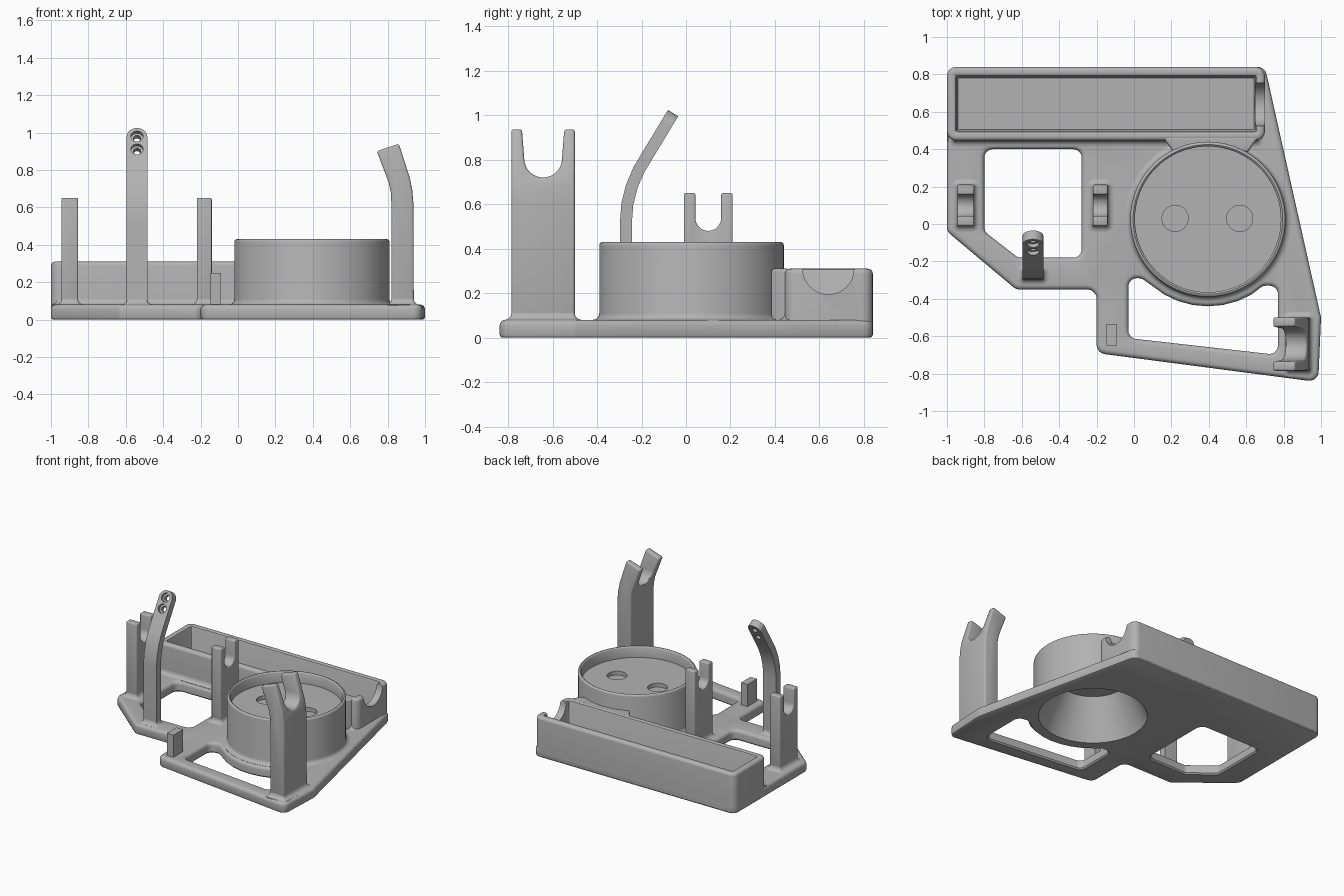
import bpy, bmesh
from math import sin, cos, tan, pi, radians
from mathutils import Vector, Matrix

if "Cube" in bpy.data.objects:
    bpy.data.objects.remove(bpy.data.objects["Cube"], do_unlink=True)

grey = bpy.data.materials.new("plain grey")
grey.use_nodes = True
grey.diffuse_color = (0.45, 0.45, 0.45, 1)
grey.node_tree.nodes["Principled BSDF"].inputs["Base Color"].default_value = (0.45, 0.45, 0.45, 1)
parts = []


def skin(name, loops, keep=True):
    """Join matching loops with quads and cap both ends."""
    bm = bmesh.new()
    rings = [[bm.verts.new(p) for p in loop] for loop in loops]
    n = len(rings[0])
    for a, b in zip(rings, rings[1:]):
        for i in range(n):
            j = (i + 1) % n
            bm.faces.new((a[i], a[j], b[j], b[i]))
    bm.faces.new(rings[0])
    bm.faces.new(rings[-1])
    bmesh.ops.recalc_face_normals(bm, faces=bm.faces)
    mesh = bpy.data.meshes.new(name)
    bm.to_mesh(mesh)
    bm.free()
    mesh.materials.append(grey)
    ob = bpy.data.objects.new(name, mesh)
    bpy.context.collection.objects.link(ob)
    if keep:
        parts.append(ob)
    return ob


def outline(pts, radius, inset):
    """Counter-clockwise polygon, inset, with rounded corners."""
    pts = [Vector(p) for p in pts]
    out = []
    for i, p in enumerate(pts):
        e1 = (p - pts[i - 1]).normalized()
        e2 = (pts[(i + 1) % len(pts)] - p).normalized()
        n1, n2 = Vector((-e1.y, e1.x)), Vector((-e2.y, e2.x))
        q = p + (n1 + n2) * inset / (1 + n1.dot(n2))
        turn = -e1.angle_signed(e2)
        side = 1 if turn > 0 else -1
        r = max(radius - side * inset, 0.005)
        start = q - e1 * r * tan(abs(turn) / 2)
        centre = start + n1 * side * r
        for k in range(6):
            out.append(centre + Matrix.Rotation(turn * k / 5, 2) @ (start - centre))
    return out


def loft(name, pts, radius, levels, keep=True):
    return skin(name, [[(p.x, p.y, z) for p in outline(pts, radius, d)] for z, d in levels], keep)


def rect(x0, x1, y0, y1):
    return [(x0, y0), (x1, y0), (x1, y1), (x0, y1)]


def rounded_top(z, r):
    return [(z - r + r * sin(k * pi / 8), r * (1 - cos(k * pi / 8))) for k in range(5)]


def cove(z, r):
    return [(z + r * (1 - cos(k * pi / 8)), r * (sin(k * pi / 8) - 1)) for k in range(5)]


def disc(radius, z, cx=0, cy=0, n=72):
    return [(cx + radius * cos(2 * pi * k / n), cy + radius * sin(2 * pi * k / n), z) for k in range(n)]


def apply(ob, mod):
    bpy.context.view_layer.objects.active = ob
    bpy.ops.object.modifier_apply(modifier=mod.name)


def cut(ob, cutter):
    mod = ob.modifiers.new("cut", 'BOOLEAN')
    mod.operation, mod.solver, mod.object = 'DIFFERENCE', 'EXACT', cutter
    apply(ob, mod)
    bpy.data.objects.remove(cutter, do_unlink=True)


def foot(name, x0, x1, y0, y1):
    loft(name, rect(x0, x1, y0, y1), 0.01, [(0.07, -0.03)] + cove(0.08, 0.03))


TOP = 0.08
CX, CY = 0.395, 0.025

# Base plate with two openings and the bore below the cup
base = loft("base_plate",
            [(-1, -0.04), (-0.63, -0.35), (-0.2, -0.35), (-0.2, -0.69),
             (0.985, -0.845), (1.0, -0.5), (0.70, 0.84), (-1, 0.84)], 0.05,
            [(0, 0.012), (0.004, 0.004), (0.014, 0)] + rounded_top(TOP, 0.025))
hole_levels = [(-0.02, -0.01), (0, -0.01), (0.01, 0)] + \
              [(z, -d) for z, d in rounded_top(TOP, 0.025)] + [(0.1, -0.025)]
arc = [(CX + 0.465 * cos(radians(a)), CY + 0.465 * sin(radians(a))) for a in range(300, 239, -10)]
window = [(-0.8, -0.04), (-0.62, -0.18), (-0.28, -0.18), (-0.28, 0.4), (-0.8, 0.4)]
crescent = [(-0.03, -0.61), (0.77, -0.70), (0.77, -0.33), (0.69, -0.33)] + arc + \
           [(0.04, -0.29), (-0.03, -0.29)]
for shape in (window, crescent):
    cut(base, loft("opening", shape, 0.045, hole_levels, False))
cut(base, skin("bore", [disc(0.38, z, CX, CY) for z in (-0.1, 0.2)], False))

# Round cup: cone recess below, shallow dish with two blind holes above
profile = [(0.235, 0.29), (0.38, 0), (0.385, 0.03), (0.445, 0.07)]
profile += [(0.415 - d, z) for z, d in cove(TOP, 0.03)]
profile += [(0.415 - d, z) for z, d in rounded_top(0.43, 0.015)]
profile += [(0.394, 0.427), (0.39, 0.42), (0.39, 0.345)]
cup = skin("cup", [disc(r, z, CX, CY) for r, z in profile])
for x in (0.22, 0.565):
    cut(cup, skin("dish_hole", [disc(0.07, z, x, 0.03, 32) for z in (0.315, 0.4)], False))

# Long tray with a round notch in its end wall
tray = loft("tray", rect(-1, 0.70, 0.445, 0.84), 0.05,
            [(0.002, 0.008), (0.012, 0)] + rounded_top(0.31, 0.022) +
            [(0.31, 0.038), (0.306, 0.046), (0.297, 0.05), (0.12, 0.056), (0.095, 0.065), (0.085, 0.085)])
cut(tray, skin("notch", [[(x, 0.64 + px, 0.31 + py) for px, py, _ in disc(0.115, 0, n=40)]
                         for x in (0.58, 0.8)], False))
foot("tray_foot", -0.965, 0.66, 0.445, 0.8)
loft("tray_cup_neck", [(0.21, 0.385), (0.61, 0.385), (0.67, 0.47), (0.15, 0.47)], 0.01,
     [(0.05, 0)] + rounded_top(0.31, 0.015))


# Forked posts
def fork(name, side, y0, y1, slot, low, spread, bevel):
    """Side profile in x and z, run along y, with a U slot cut across."""
    ob = skin(name, [[(x, y, z) for x, z in side] for y in (y0, y1)])
    mid = (y0 + y1) / 2
    u = [(mid + slot * cos(a), low + slot + slot * sin(a)) for a in
         (pi + pi * k / 16 for k in range(17))]
    u += [(mid + spread, 1.0), (mid - spread, 1.0)]
    cut(ob, skin("slot", [[(x, y, z) for y, z in u] for x in (-1.5, 1.5)], False))
    mod = ob.modifiers.new("round", 'BEVEL')
    mod.width, mod.segments, mod.limit_method, mod.angle_limit = bevel, 3, 'ANGLE', radians(50)
    apply(ob, mod)
    xs = [x for x, z in side if z < TOP]
    foot(name + "_foot", min(xs), max(xs), y0, y1)


for name, x0, x1 in (("left_side_fork", -0.22, -0.14), ("right_side_fork", -0.945, -0.855)):
    fork(name, rect(x0, x1, 0.06, 0.65), -0.01, 0.21, 0.058, 0.48, 0.058, 0.008)
fork("front_fork",
     [(0.82, 0.06), (0.94, 0.06), (0.938, 0.62), (0.932, 0.69), (0.918, 0.76),
      (0.86, 0.94), (0.742, 0.9), (0.805, 0.735), (0.817, 0.68), (0.82, 0.62)],
     -0.785, -0.5, 0.085, 0.72, 0.1, 0.015)

# Bent arm with a rounded end
HALF, THICK = 0.055, 0.027
end = Vector((-0.058, 1.01))
lean = (end - Vector((-0.212, 0.755))).normalized()
path = [(Vector(p), HALF) for p in ((-0.27, 0.06), (-0.27, 0.52), (-0.264, 0.6), (-0.244, 0.68), (-0.212, 0.755))]
path += [(end - lean * HALF * (1 - sin(a)), HALF * cos(a)) for a in (radians(k) for k in range(0, 86, 12))]
loops = []
for i, (p, w) in enumerate(path):
    t = (path[min(i + 1, len(path) - 1)][0] - path[max(i - 1, 0)][0]).normalized()
    n = Vector((t.y, -t.x)) * THICK
    a, b = p + n, p - n
    loops.append([(-0.54 + s * w, q.x, q.y) for s, q in ((-1, a), (1, a), (1, b), (-1, b))])
arm = skin("bent_arm", loops)
foot("bent_arm_foot", -0.595, -0.485, -0.297, -0.243)

# Stepped screw holes through the arm
axis = Vector((0, lean.y, -lean.x))
turn = axis.to_track_quat('Z', 'Y').to_matrix()
for back in (0.052, 0.132):
    c = end - lean * back
    for r, z0, z1 in ((0.033, -0.06, -0.005), (0.02, -0.06, 0.06)):
        cut(arm, skin("screw_hole", [[turn @ Vector(p) + Vector((-0.54, c.x, c.y))
                                      for p in disc(r, z, n=24)] for z in (z0, z1)], False))

# Small stop block
skin("stop_block", [[(x, y, z) for x, y in rect(-0.148, -0.092, -0.65, -0.535)] for z in (0.06, 0.25)])

# Smooth the rounded faces, keep edges sharp
bpy.ops.object.select_all(action='DESELECT')
for ob in parts:
    ob.select_set(True)
bpy.context.view_layer.objects.active = base
bpy.ops.object.shade_smooth_by_angle(angle=radians(35))
